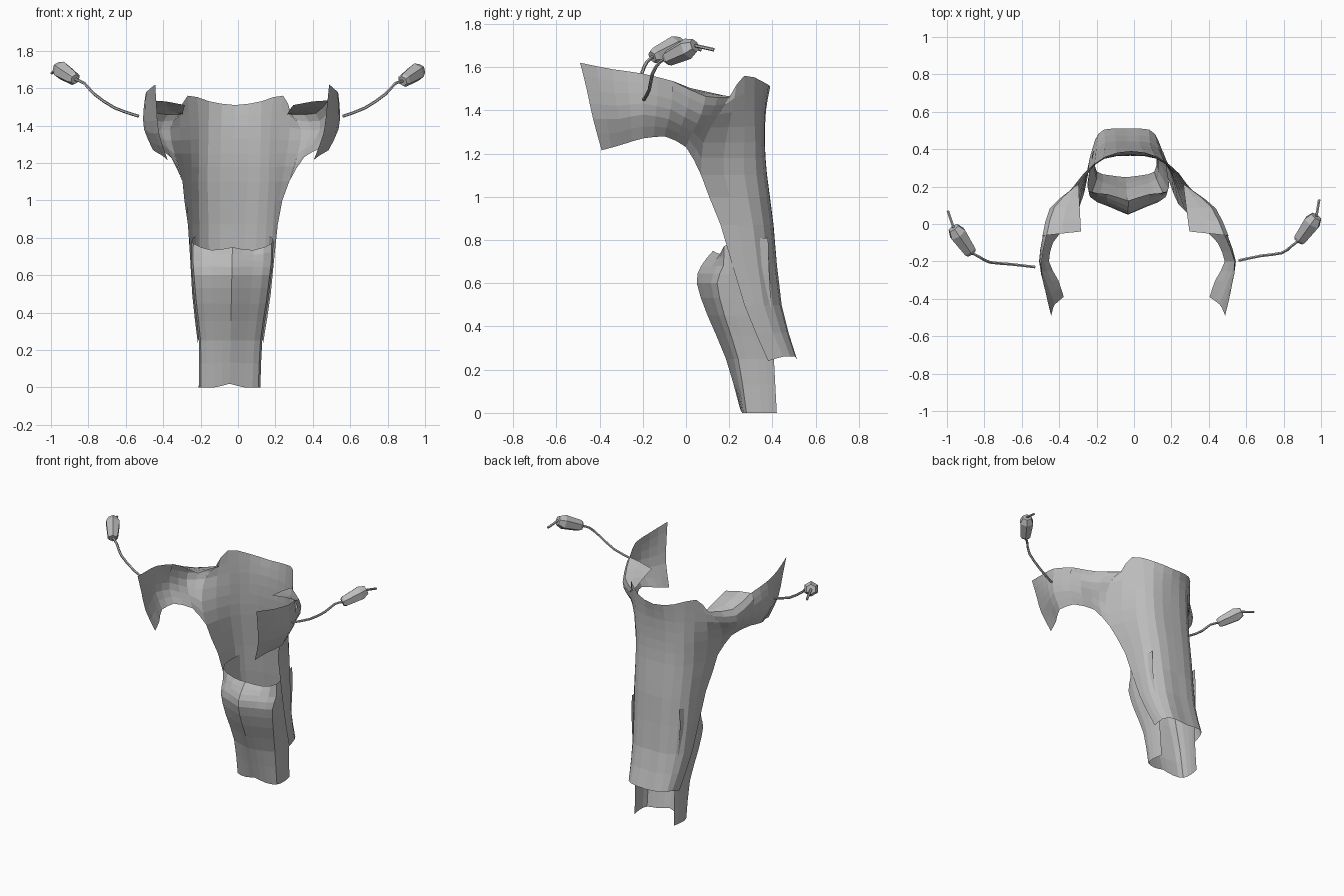
import bpy, bmesh, math
from mathutils import Vector

if "Cube" in bpy.data.objects:
    bpy.data.objects.remove(bpy.data.objects["Cube"])

mat = bpy.data.materials.new("plain_grey")
mat.diffuse_color = (0.5, 0.5, 0.5, 1)
mat.use_nodes = True
mat.node_tree.nodes["Principled BSDF"].inputs["Base Color"].default_value = mat.diffuse_color


def finish(name, bm):
    me = bpy.data.meshes.new(name)
    bm.to_mesh(me)
    bm.free()
    me.materials.append(mat)
    ob = bpy.data.objects.new(name, me)
    bpy.context.collection.objects.link(ob)


def refine(pts, n=2):
    """Smoothly interpolate a row of points (Catmull-Rom)."""
    out = []
    for i in range(len(pts) - 1):
        b, c = pts[i], pts[i + 1]
        a = pts[i - 1] if i else b * 2 - c
        d = pts[i + 2] if i + 2 < len(pts) else c * 2 - b
        for k in range(n):
            t = k / n
            out.append(0.5 * (2 * b + (c - a) * t + (2 * a - 5 * b + 4 * c - d) * t * t
                              + (3 * b - a - 3 * c + d) * t ** 3))
    return out + [pts[-1]]


def lean(p):
    """The garment hangs slightly off centre."""
    s = -0.045 + 0.02 * p.z
    if p.z > 1:
        s += 0.035 * min(1, max(0, (0.2 - p.y) / 0.4))
    return Vector((p.x + s, p.y, p.z))


def sheet(bm, cols):
    cols = [refine(c) for c in cols]
    cols = list(zip(*[refine(list(r)) for r in zip(*cols)]))
    g = [[bm.verts.new(lean(p)) for p in c] for c in cols]
    for a, b in zip(g, g[1:]):
        for i in range(len(a) - 1):
            bm.faces.new((a[i], b[i], b[i + 1], a[i + 1]))


def flip(c):
    return [Vector((-p.x, p.y, p.z)) for p in c]


def vecs(cols):
    return [[Vector(p) for p in c] for c in cols]


# Coat back: columns from the spine to the front edge, hem to collar
back = vecs([
    [(0, .51, .25), (0, .44, .5), (0, .405, .87), (0, .375, 1.1), (0, .365, 1.25), (0, .37, 1.4), (0, .39, 1.51)],
    [(.12, .505, .26), (.12, .435, .5), (.13, .39, .87), (.14, .36, 1.1), (.14, .35, 1.25), (.14, .35, 1.4), (.14, .36, 1.53)],
    [(.168, .45, .26), (.2, .36, .5), (.215, .31, .87), (.225, .27, 1.1), (.23, .27, 1.25), (.24, .27, 1.4), (.255, .27, 1.56)],
    [(.175, .38, .24), (.21, .27, .5), (.24, .16, .87), (.285, .07, 1.1), (.33, .08, 1.25), (.35, .15, 1.38), (.30, .2, 1.46)]])
bm = bmesh.new()
sheet(bm, [flip(c) for c in back[:0:-1]] + back)
finish("coat_back", bm)

# Open shoulder sleeves: inner top edge, over the top, down the outside
shoulder = vecs([
    [(.28, .21, 1.46), (.30, .2, 1.46), (.35, .15, 1.38), (.33, .08, 1.25), (.285, .07, 1.1)],
    [(.285, .08, 1.49), (.42, .09, 1.465), (.445, .07, 1.38), (.40, .03, 1.3), (.355, 0, 1.23)],
    [(.29, -.04, 1.51), (.475, -.06, 1.535), (.495, -.065, 1.45), (.485, -.08, 1.36), (.44, -.1, 1.28)]])
# Flared cuffs, top edge to bottom edge, starting on the sleeve's last column
cuff = [shoulder[2][1:]] + vecs([
    [(.515, -.2, 1.57), (.525, -.2, 1.48), (.52, -.2, 1.38), (.47, -.2, 1.27)],
    [(.5, -.34, 1.59), (.5, -.33, 1.48), (.485, -.31, 1.36), (.42, -.3, 1.24)],
    [(.465, -.49, 1.62), (.455, -.46, 1.5), (.44, -.43, 1.36), (.39, -.39, 1.215)]])
for name, cols in (("shoulder_sleeve", shoulder), ("cuff", cuff)):
    for side in ("right", "left"):
        bm = bmesh.new()
        sheet(bm, cols if side == "right" else [flip(c) for c in cols])
        finish(name + "_" + side, bm)

# Front skirt: height, front y, side y, half width; wedge-shaped front, open back
rings = [(0, .25, .35, .165), (.25, .185, .33, .172), (.45, .10, .29, .2),
         (.6, .05, .26, .217), (.68, .07, .25, .225), (.75, .125, .25, .225)]
half = [[], [], [], [], []]
for z, yf, ys, w in rings:
    k = z / .75
    rim = 1 if z == .75 else 0
    half[0].append(Vector((0, yf, z if z else .02)))
    half[1].append(Vector((.5 * w, yf + .01 + .045 * k - .02 * rim, z - .015 * rim)))
    half[2].append(Vector((.93 * w, yf + .03 + .08 * k - .06 * rim, z + .02 * rim)))
    half[3].append(Vector((w * (1 - .06 * k), ys, z + .05 * rim)))
    half[4].append(Vector((w * (.93 - .1 * k), .42 - .04 * k, z + .06 * rim)))
bm = bmesh.new()
# Halves are lofted apart so the centre seam stays a crisp ridge
sheet(bm, half)
sheet(bm, [flip(c) for c in half[::-1]])
bmesh.ops.remove_doubles(bm, verts=bm.verts, dist=1e-4)
finish("front_skirt", bm)


def tube(name, pts, radii, sides):
    """Rings of a given radius swept along a path, capped."""
    bm = bmesh.new()
    rows = []
    for i, p in enumerate(pts):
        d = pts[min(i + 1, len(pts) - 1)] - pts[max(i - 1, 0)]
        u = d.cross(Vector((0, 0, 1))).normalized()
        v = u.cross(d).normalized()
        rows.append([bm.verts.new(p + radii[i] * (u * math.cos(a) + v * math.sin(a)))
                     for a in (2 * math.pi * (k + .5) / sides for k in range(sides))])
    for a, b in zip(rows, rows[1:]):
        for k in range(sides):
            bm.faces.new((a[k], a[k - 1], b[k - 1], b[k]))
    bm.faces.new(rows[0])
    bm.faces.new(rows[-1][::-1])
    bmesh.ops.recalc_face_normals(bm, faces=bm.faces)
    finish(name, bm)


# Cords with a faceted toggle and a short tail
cords = {
    "right": [(.56, -.195, 1.45), (.68, -.17, 1.495), (.79, -.155, 1.57), (.84, -.12, 1.625),
              (.885, -.085, 1.64), (.975, .04, 1.70), (.99, .13, 1.68)],
    "left": [(-.53, -.23, 1.45), (-.66, -.215, 1.495), (-.77, -.205, 1.57), (-.82, -.18, 1.625),
             (-.875, -.15, 1.65), (-.965, -.02, 1.71), (-.995, .07, 1.68)]}
for side, pts in cords.items():
    p = [Vector(q) for q in pts]
    path = refine(p[:5])
    tube("cord_" + side, path, [.008] * len(path), 6)
    tube("cord_tail_" + side, [p[5], p[6]], [.008, .008], 6)
    tube("toggle_" + side, [p[4].lerp(p[5], t) for t in (-.05, .05, .75, 1)],
         [.028, .038, .05, .032], 6)
